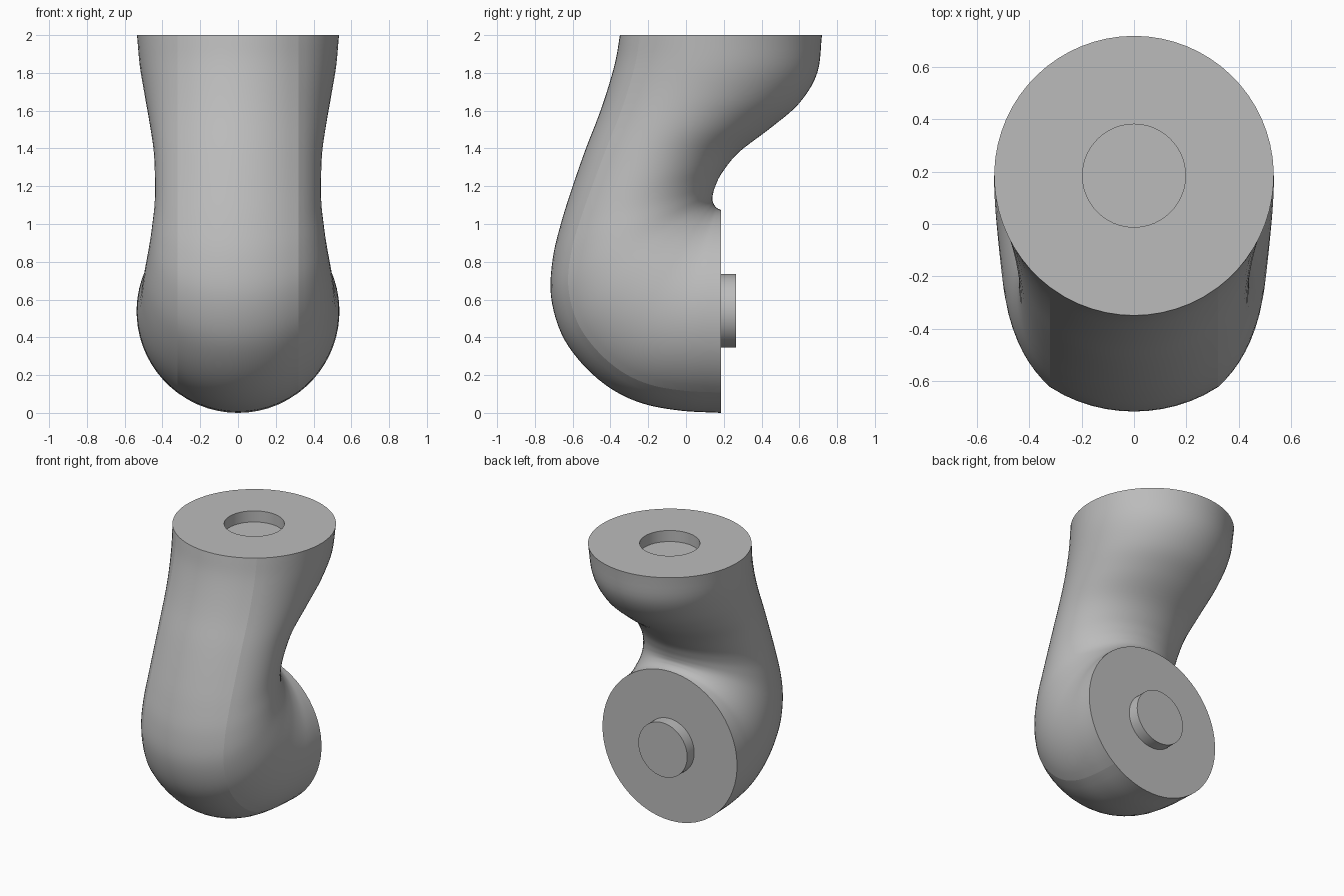
import bpy, bmesh, math
from mathutils import Vector, Matrix

cube = bpy.data.objects.get("Cube")
if cube:
    bpy.data.objects.remove(cube)

R = 0.535            # radius of the end discs
CREASE = 0.6 * R     # half width of the front strip
ARC, SIDE, SUB = 6, 26, 5

grey = bpy.data.materials.new("plain_grey")
grey.use_nodes = True
grey.diffuse_color = (0.5, 0.5, 0.5, 1)
grey.node_tree.nodes["Principled BSDF"].inputs["Base Color"].default_value = grey.diffuse_color

# Stations: outer y, outer z, inner y, inner z, half width
stations = [Vector(s) for s in (
    (.185, 0, .185, 1.075, .537), (-.03, .012, .172, 1.08, .532),
    (-.23, .05, .16, 1.088, .522), (-.4, .13, .15, 1.1, .512),
    (-.55, .26, .145, 1.11, .502), (-.66, .42, .14, 1.125, .488),
    (-.715, .62, .14, 1.14, .47), (-.705, .82, .143, 1.16, .455),
    (-.66, 1.01, .155, 1.2, .442), (-.6, 1.2, .19, 1.27, .44),
    (-.53, 1.4, .28, 1.38, .447), (-.46, 1.58, .45, 1.51, .47),
    (-.41, 1.73, .6, 1.64, .495), (-.372, 1.87, .695, 1.8, .52),
    (-.35, 2, .72, 2, .535))]


def refine(pts):
    """Smooth interpolation through all stations."""
    p = [2 * pts[0] - pts[1]] + pts + [2 * pts[-1] - pts[-2]]
    out = []
    for i in range(1, len(p) - 2):
        a, b, c, d = p[i - 1:i + 3]
        for k in range(SUB):
            t = k / SUB
            out.append(0.5 * (2 * b + (c - a) * t + (2 * a - 5 * b + 4 * c - d) * t ** 2
                              + (3 * b - a - 3 * c + d) * t ** 3))
    return out + [pts[-1]]


def section(st):
    """Closed loop: round front strip, then elliptical sides to the inner line."""
    oy, oz, iy, iz, w = st
    outer, inner = Vector((0, oy, oz)), Vector((0, iy, iz))
    depth = (inner - outer).length
    d = (inner - outer) / depth
    s0 = R - math.sqrt(R * R - CREASE * CREASE)
    u = math.sqrt(1 - (CREASE / w) ** 2)
    b = (depth - s0) / (1 + u)
    half = []
    for k in range(ARC):
        x = CREASE * k / ARC
        half.append((x, R - math.sqrt(R * R - x * x)))
    start = math.acos(u)
    for k in range(SIDE + 1):
        a = start + (math.pi - start) * k / SIDE
        half.append((w * math.sin(a), depth - b - b * math.cos(a)))
    loop = half + [(-x, s) for x, s in half[-2:0:-1]]
    return [outer + d * s + Vector((x, 0, 0)) for x, s in loop]


# Body: lofted sections, ending in a round socket in the top
rings = [section(s) for s in refine(stations)]
body_rings = len(rings)
centre = Vector((0, 0.185, 2))
rim = [centre + (p - centre).normalized() * 0.197 for p in rings[-1]]
rings += [rim, [p - Vector((0, 0, 0.08)) for p in rim]]

bm = bmesh.new()
loops = [[bm.verts.new(p) for p in ring] for ring in rings]
n = len(loops[0])
for lo, hi in zip(loops, loops[1:]):
    for j in range(n):
        k = (j + 1) % n
        bm.faces.new((lo[j], lo[k], hi[k], hi[j]))
bm.faces.new(loops[0])
bm.faces.new(loops[-1])
bmesh.ops.recalc_face_normals(bm, faces=bm.faces)
mesh = bpy.data.meshes.new("curved_body")
bm.to_mesh(mesh)
bm.free()
body = bpy.data.objects.new("curved_body", mesh)

# Peg: short round stub on the back disc
bm = bmesh.new()
bmesh.ops.create_cone(bm, cap_ends=True, segments=64, radius1=0.195, radius2=0.195, depth=0.1,
                      matrix=Matrix.Translation((0, 0.215, 0.54)) @ Matrix.Rotation(math.pi / 2, 4, 'X'))
peg_mesh = bpy.data.meshes.new("back_peg")
bm.to_mesh(peg_mesh)
bm.free()
peg = bpy.data.objects.new("back_peg", peg_mesh)

for ob in (body, peg):
    bpy.context.collection.objects.link(ob)
    ob.data.materials.append(grey)
    bpy.ops.object.select_all(action='DESELECT')
    ob.select_set(True)
    bpy.context.view_layer.objects.active = ob
    bpy.ops.object.shade_smooth_by_angle(angle=math.radians(35))

# Crease lines beside the front strip
for e in mesh.edges:
    a, b = e.vertices
    if a % n == b % n and a % n in (ARC, n - ARC) and max(a, b) < body_rings * n:
        e.use_edge_sharp = True
